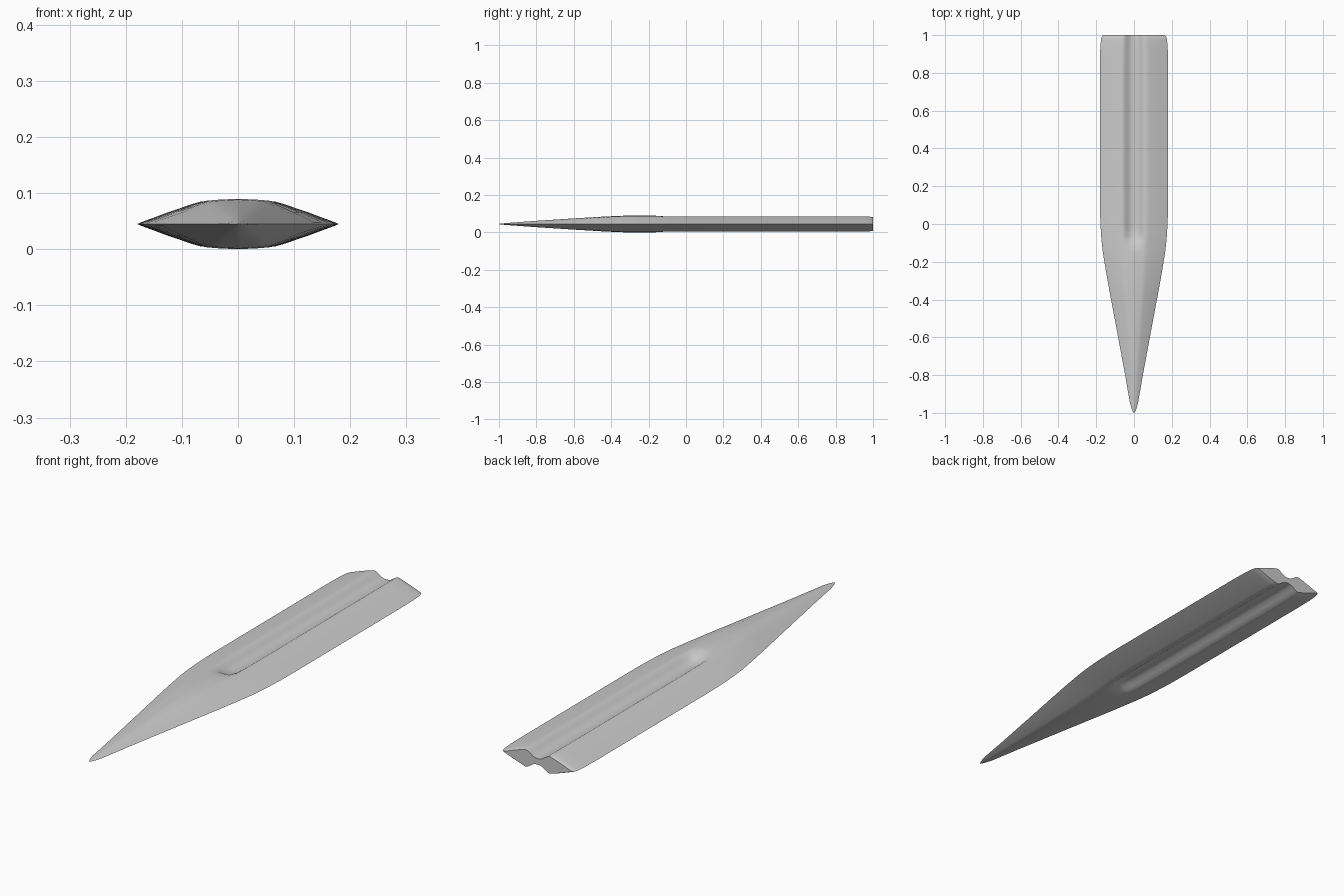
import bpy, bmesh

if "Cube" in bpy.data.objects:
    bpy.data.objects.remove(bpy.data.objects["Cube"])

MID = 0.045  # height of the cutting-edge plane

steel = bpy.data.materials.new("steel_grey")
steel.diffuse_color = (0.6, 0.6, 0.6, 1)
steel.use_nodes = True
steel.node_tree.nodes["Principled BSDF"].inputs["Base Color"].default_value = steel.diffuse_color

# Half sections as (x / half width, z / half thickness), edge to centre
DIAMOND = [(1, 0), (.96, .07), (.7, .40), (.46, .70), (.36, .80), (.30, .85),
           (.21, .91), (.13, .95), (.06, .98), (0, 1)]
RIDGED = [(1, 0), (.96, .07), (.7, .47), (.46, .81), (.36, .93), (.30, .95),
          (.21, .97), (.13, .98), (.06, .99), (0, 1)]
GROOVED = [(1, 0), (.96, .07), (.7, .47), (.46, .81), (.36, .93), (.30, .90),
           (.21, .66), (.13, .44), (.06, .35), (0, .33)]

# y, half width, half thickness, ridge amount, groove amount
STATIONS = [
    (-1.0, .002, .001, 0, 0), (-.985, .010, .003, 0, 0), (-.95, .021, .006, 0, 0),
    (-.8, .047, .017, .1, 0), (-.6, .084, .030, .4, 0), (-.45, .112, .039, .7, 0),
    (-.36, .129, .0435, .9, 0), (-.3, .140, .045, 1, 0), (-.2, .157, .0445, 1, 0),
    (-.15, .165, .044, 1, 0), (-.115, .169, .0435, 1, .12), (-.085, .172, .0435, 1, .6),
    (-.06, .174, .0435, 1, .95), (-.02, .1765, .0435, 1, 1), (.04, .179, .0435, 1, 1),
    (.12, .180, .0435, 1, 1), (.85, .180, .0435, 1, 1), (.93, .1785, .0435, 1, 1),
    (.975, .175, .0425, 1, 1), (.993, .170, .041, 1, 1), (1.0, .162, .039, 1, 1),
]


def mix(a, b, t):
    return a + (b - a) * t


def section(y, w, h, ridge, groove):
    """Closed loop of points around the blade at one station."""
    half = []
    for (x, d), (_, r), (_, g) in zip(DIAMOND, RIDGED, GROOVED):
        half.append((x * w, mix(mix(d, r, ridge), g, groove) * h))
    top = half + [(-x, z) for x, z in half[-2::-1]]
    loop = top + [(x, -z) for x, z in top[-2:0:-1]]
    return [(x, y, MID + z) for x, z in loop]


# Blade: skin the sections from tip to butt end
bm = bmesh.new()
rings = [[bm.verts.new(p) for p in section(*s)] for s in STATIONS]
for a, b in zip(rings, rings[1:]):
    for i in range(len(a)):
        j = (i + 1) % len(a)
        bm.faces.new((a[i], a[j], b[j], b[i]))

# End caps, as strips between upper and lower surfaces
n = len(rings[0])
for ring in (rings[0], rings[-1]):
    for i in range(n // 2):
        quad = [ring[i], ring[i + 1], ring[n - i - 1], ring[(n - i) % n]]
        bm.faces.new(list(dict.fromkeys(quad)))
bmesh.ops.recalc_face_normals(bm, faces=bm.faces)

mesh = bpy.data.meshes.new("blade")
bm.to_mesh(mesh)
bm.free()
mesh.materials.append(steel)
blade = bpy.data.objects.new("blade", mesh)
bpy.context.collection.objects.link(blade)
bpy.context.view_layer.objects.active = blade
blade.select_set(True)
bpy.ops.object.shade_smooth_by_angle(angle=0.52)
